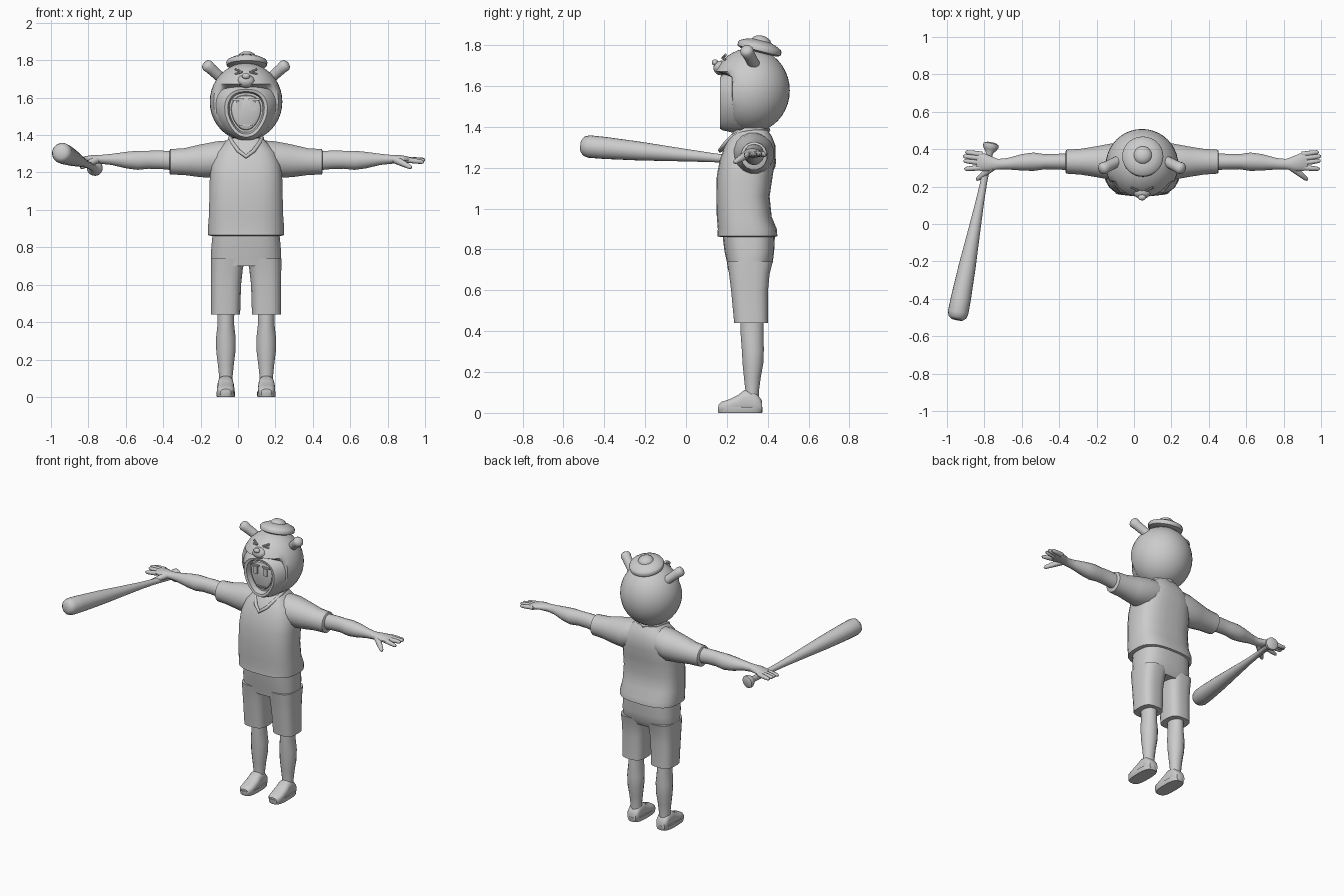
import bpy, bmesh, math
from mathutils import Vector

CX = 0.043  # body mirror line
grey = bpy.data.materials.new("plain_grey")
grey.diffuse_color = (0.6, 0.6, 0.6, 1)


def finish(name, bm, angle=40):
    bmesh.ops.recalc_face_normals(bm, faces=bm.faces)
    me = bpy.data.meshes.new(name)
    bm.to_mesh(me)
    bm.free()
    ob = bpy.data.objects.new(name, me)
    bpy.context.collection.objects.link(ob)
    me.materials.append(grey)
    bpy.ops.object.select_all(action='DESELECT')
    bpy.context.view_layer.objects.active = ob
    ob.select_set(True)
    bpy.ops.object.shade_smooth_by_angle(angle=math.radians(angle))
    return ob


def ring(c, u, v, p=2, n=20):
    """Superellipse ring around c spanned by u and v."""
    pts = []
    for i in range(n):
        a = 2 * math.pi * (i + 0.5) / n
        ca, sa = math.cos(a), math.sin(a)
        pts.append(Vector(c) + Vector(u) * math.copysign(abs(ca) ** (2 / p), ca)
                   + Vector(v) * math.copysign(abs(sa) ** (2 / p), sa))
    return pts


def loft(name, rings, angle=40):
    bm = bmesh.new()
    vs = [[bm.verts.new(p) for p in r] for r in rings]
    n = len(vs[0])
    for a, b in zip(vs, vs[1:]):
        for i in range(n):
            bm.faces.new((a[i], a[(i + 1) % n], b[(i + 1) % n], b[i]))
    bm.faces.new(vs[0])
    bm.faces.new(vs[-1])
    return finish(name, bm, angle)


def loft_z(name, rows, x=CX, p=2, n=20):
    """Rows of height, half width, front y, back y and optional x shift."""
    return loft(name, [ring((x + (r[4] if len(r) > 4 else 0), (r[2] + r[3]) / 2, r[0]),
                            (r[1], 0, 0), (0, (r[3] - r[2]) / 2, 0), p, n) for r in rows])


def loft_x(name, s, rows, p=2, n=16):
    """Rows of offset from the mirror line, y, z, half depth, half height."""
    return loft(name, [ring((CX + s * o, y, z), (0, hy, 0), (0, 0, hz), p, n)
                       for o, y, z, hy, hz in rows])


def lathe(name, a, b, rows, n=20):
    """Round profile along a-b; rows of fraction, radius."""
    a, b = Vector(a), Vector(b)
    d = (b - a).normalized()
    u = d.orthogonal().normalized()
    v = d.cross(u)
    return loft(name, [ring(a.lerp(b, t), u * r, v * r, 2, n) for t, r in rows])


def ball(name, c, s, n=16):
    bm = bmesh.new()
    bmesh.ops.create_uvsphere(bm, u_segments=n * 2, v_segments=n, radius=1)
    for w in bm.verts:
        w.co = Vector([w.co[i] * s[i] + c[i] for i in range(3)])
    return bm


# Shirt, neck and collar
loft_z("shirt", [(.86, .185, .17, .43), (.865, .203, .153, .448), (.9, .205, .155, .445),
                 (.96, .2, .15, .42), (1.06, .197, .148, .41), (1.16, .195, .15, .425),
                 (1.24, .188, .165, .438), (1.31, .162, .19, .438), (1.355, .12, .215, .42),
                 (1.385, .088, .24, .40)], p=2.8, n=28)
loft_z("neck", [(1.25, .07, .25, .39), (1.45, .07, .25, .39)])
cu = bpy.data.curves.new("collar", 'CURVE')
cu.dimensions = '3D'
cu.bevel_depth, cu.bevel_resolution = .011, 2
sp = cu.splines.new('POLY')
half = [(.04, .19, 1.315), (.07, .23, 1.355), (.085, .29, 1.385), (.075, .36, 1.39)]
path = [(0, .168, 1.285)] + half + [(0, .402, 1.385)] + [(-x, y, z) for x, y, z in half[::-1]]
sp.points.add(len(path) - 1)
for pt, (x, y, z) in zip(sp.points, path):
    pt.co = (x + CX, y, z, 1)
sp.use_cyclic_u = True
cu.materials.append(grey)
bpy.context.collection.objects.link(bpy.data.objects.new("collar", cu))

# Shorts hips
loft_z("shorts_hips", [(.70, .186, .205, .405), (.735, .188, .2, .425), (.79, .187, .188, .432),
                       (.87, .18, .178, .436)], p=2.8, n=28)

for s, side in ((-1, "right"), (1, "left")):
    # Sleeve and arm
    loft_x(side + "_sleeve", s, [(.07, .325, 1.285, .1, .09), (.16, .333, 1.268, .1, .1),
                                 (.25, .333, 1.262, .083, .088), (.33, .333, 1.258, .07, .073),
                                 (.405, .333, 1.257, .065, .069), (.41, .333, 1.257, .056, .06)])
    loft_x(side + "_arm", s, [(.38, .333, 1.262, .045, .052), (.46, .333, 1.268, .043, .05),
                              (.52, .333, 1.268, .041, .049), (.58, .333, 1.265, .05, .052),
                              (.64, .33, 1.266, .045, .045), (.72, .322, 1.27, .031, .03),
                              (.77, .32, 1.27, .028, .025), (.82, .325, 1.272, .043, .022),
                              (.865, .335, 1.268, .052, .018), (.885, .337, 1.267, .046, .012)])
    # Fingers and thumb
    for i, (y0, y1, tip, z1) in enumerate(((.372, .385, .945, 1.262), (.35, .363, .957, 1.268),
                                           (.327, .338, .955, 1.266), (.302, .294, .95, 1.255))):
        lathe(f"{side}_finger_{i + 1}", (CX + s * .855, y0, 1.268), (CX + s * tip, y1, z1),
              [(0, .015), (.5, .014), (.9, .011), (1, .005)], 10)
    lathe(side + "_thumb", (CX + s * .80, .305, 1.268), (CX + s * .885, .235, 1.225),
          [(0, .022), (.5, .017), (.9, .012), (1, .005)], 10)
    # Shorts leg and bare leg
    loft_z(side + "_shorts_leg", [(.44, .07, .245, .39, .002 * s), (.441, .078, .235, .402),
                                  (.6, .081, .22, .402, -.002 * s), (.68, .086, .21, .41, -.006 * s),
                                  (.74, .092, .2, .425, -.012 * s)], CX + s * .109, 3)
    loft_z(side + "_leg", [(.06, .036, .288, .358), (.11, .037, .29, .358), (.17, .043, .283, .366),
                           (.24, .052, .276, .379), (.31, .054, .272, .382), (.39, .045, .266, .38),
                           (.5, .047, .265, .38)], CX + s * .108, n=16)
    # Shoe and sole
    fx = CX + s * .109
    loft(side + "_shoe", [ring((fx, y, h / 2), (w, 0, 0), (0, 0, h / 2), 2.8, 16) for y, w, h in
                          ((.16, .028, .042), (.175, .042, .055), (.21, .047, .066), (.255, .046, .088),
                           (.285, .043, .112), (.335, .042, .108), (.358, .041, .08), (.372, .03, .06))])
    loft_z(side + "_sole", [(0, .047, .158, .372), (.005, .05, .155, .375), (.03, .05, .155, .375)],
           fx, 3, 24)
    # Mask ear
    lathe(side + "_ear", (CX + s * .11, .345, 1.685), (CX + s * .222, .29, 1.785),
          [(0, .028), (.7, .03), (.86, .033), (.95, .027), (1, .012)], 16)
    # Squinting eye strokes
    for k, dz in enumerate((.016, -.01)):
        lathe(f"{side}_eye_stroke_{k + 1}", (CX + s * .022, .178, 1.737),
              (CX + s * .058, .195, 1.737 + dz), [(0, .006), (1, .006)], 8)

# Round mask head, pressed flat where the mouth sits
bm = ball("head", (CX, .315, 1.578), (.194, .193, .207), 20)
for w in bm.verts:
    if w.co.y < .225 and w.co.z < 1.66:
        w.co.y = .225
finish("head", bm)


# Open mouth: rim narrows to the chin and dips into a recessed face
def mouth(y, hx, top, bottom):
    mid = bottom + (top - bottom) * .56
    pts = []
    for q in ring((0, 0, 0), (1, 0, 0), (0, 0, 1), 2.5, 32):
        narrow = 1 - .32 * max(0, -q.z) ** 1.3
        pts.append(Vector((CX + q.x * hx * narrow, y,
                           mid + q.z * (top - mid if q.z > 0 else mid - bottom))))
    return pts


loft("mouth_rim", [mouth(.29, .18, 1.69, 1.37), mouth(.225, .162, 1.68, 1.372),
                   mouth(.178, .125, 1.655, 1.383), mouth(.167, .115, 1.645, 1.39),
                   mouth(.170, .098, 1.632, 1.405), mouth(.205, .09, 1.625, 1.415)], 35)
loft("inner_face", [mouth(.21, .082, 1.615, 1.425), mouth(.195, .078, 1.61, 1.43),
                    mouth(.187, .06, 1.59, 1.45)], 35)


def plate(name, x, y, z, hx, hz, hy=.004):
    bm = ball(name, (0, 0, 0), (0, 0, 0), 4)
    bm.clear()
    bmesh.ops.create_cube(bm, size=2)
    for w in bm.verts:
        w.co = Vector((x + w.co.x * hx, y + w.co.y * hy, z + w.co.z * hz))
    finish(name, bm)


# Face details inside the mouth
for s, side in ((-1, "right"), (1, "left")):
    plate(side + "_tooth", CX + s * .037, .184, 1.557, .013, .025)
    plate(side + "_brow", CX + s * .042, .183, 1.59, .03, .005)
plate("lower_lip", CX, .186, 1.452, .035, .004)

# Snout
finish("snout", ball("snout", (CX, .172, 1.688), (.047, .038, .036), 10))
finish("nose_tip", ball("nose_tip", (CX, .142, 1.715), (.022, .016, .016), 8))

# Small hat tilted backwards
hat, up = Vector((CX + .004, .355, 1.765)), Vector((0, .25, 1)).normalized()
lathe("hat_brim", hat, hat + up * .1, [(0, .09), (.08, .108), (.25, .11), (.36, .104),
                                      (.5, .075), (.58, .05)], 28)
lathe("hat_knob", hat, hat + up * .1, [(.3, .05), (.5, .052), (.68, .043), (.78, .028), (.83, .01)], 20)

# Bat held in the right hand
lathe("bat", (-.762, .435, 1.222), (-.948, -.512, 1.307),
      [(0, .025), (.008, .041), (.025, .042), (.04, .033), (.06, .019), (.22, .0185), (.32, .022),
       (.5, .033), (.7, .046), (.88, .054), (.96, .055), (.985, .048), (1, .03)], 20)
